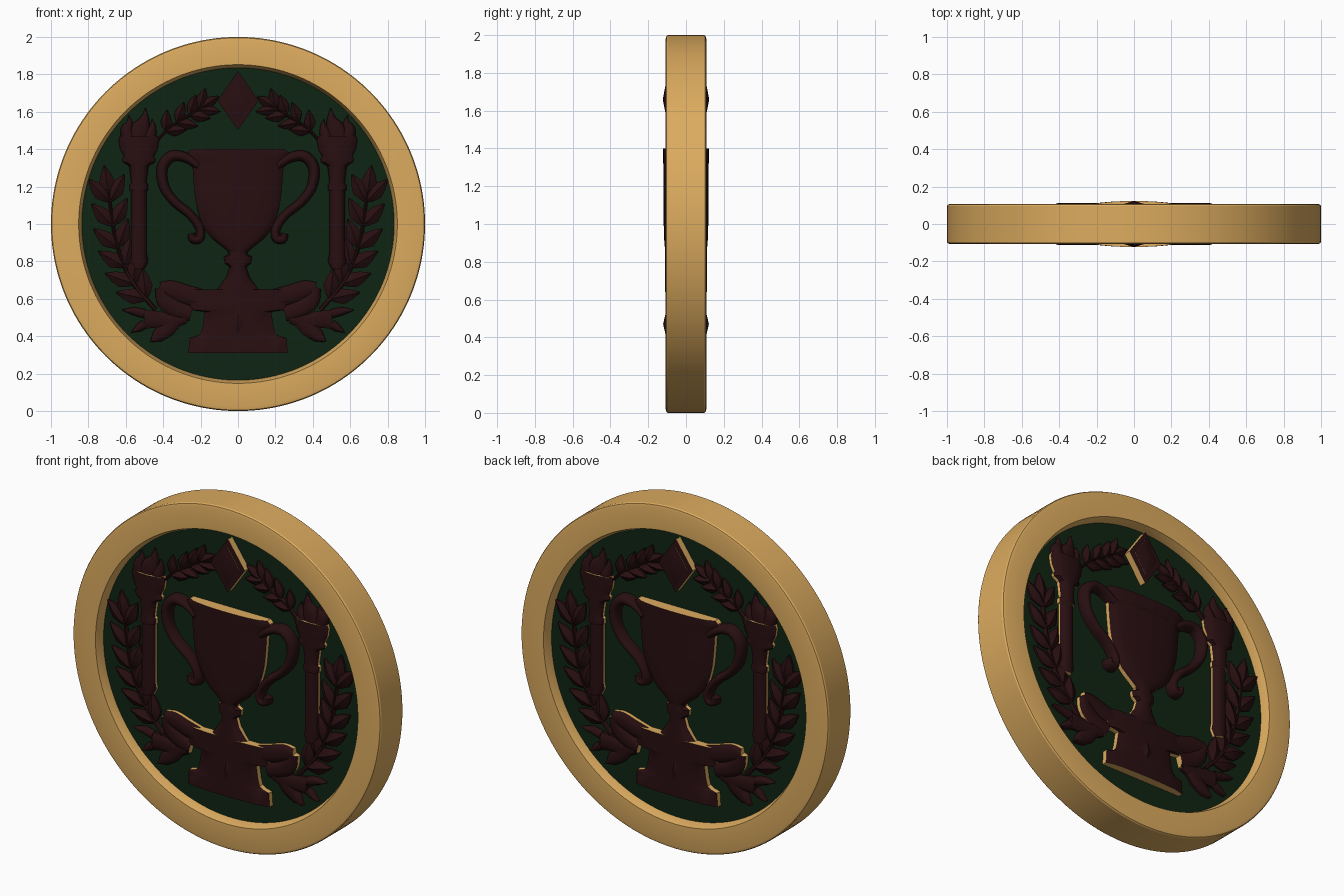
import bpy, bmesh, math
from mathutils import Vector

cube = bpy.data.objects.get("Cube")
if cube:
    bpy.data.objects.remove(cube)


def material(name, rgb):
    m = bpy.data.materials.new(name)
    m.use_nodes = True
    m.diffuse_color = (*rgb, 1)
    bsdf = m.node_tree.nodes["Principled BSDF"]
    bsdf.inputs["Base Color"].default_value = (*rgb, 1)
    bsdf.inputs["Roughness"].default_value = 0.6
    return m


GOLD = material("warm_gold", (0.72, 0.41, 0.115))
GREEN = material("deep_green", (0.0045, 0.018, 0.006))
MAROON = material("dark_maroon", (0.021, 0.0045, 0.0055))
FIELD = 0.055   # distance of the recessed field from the middle plane


def finish(name, bm, mats, angle=35):
    bmesh.ops.recalc_face_normals(bm, faces=bm.faces)
    mesh = bpy.data.meshes.new(name)
    bm.to_mesh(mesh)
    bm.free()
    for m in mats:
        mesh.materials.append(m)
    ob = bpy.data.objects.new(name, mesh)
    bpy.context.collection.objects.link(ob)
    bpy.ops.object.select_all(action='DESELECT')
    ob.select_set(True)
    bpy.context.view_layer.objects.active = ob
    bpy.ops.object.shade_smooth_by_angle(angle=math.radians(angle))
    return ob


def catmull(pts, steps):
    """Smooth a list of (x, z, half width)."""
    p = [Vector(q) for q in pts]
    p = [2 * p[0] - p[1]] + p + [2 * p[-1] - p[-2]]
    out = []
    for i in range(1, len(p) - 2):
        a, b, c, d = p[i - 1:i + 3]
        for k in range(steps):
            t = k / steps
            out.append(0.5 * (2 * b + (c - a) * t + (2 * a - 5 * b + 4 * c - d) * t * t
                              + (3 * b - a - 3 * c + d) * t ** 3))
    return out + [p[-2]]


def sweep(bm, pts, wall, dome, ridge=False, taper=0.0, cols=9, smooth=0, gold=False):
    """Raised band along a path: upright walls below a domed or ridged top."""
    rows = catmull(pts, smooth) if smooth else [Vector(q) for q in pts]
    widest = max(r[2] for r in rows)
    cols = 3 if ridge else cols
    rings = []
    for i, r in enumerate(rows):
        d = rows[min(i + 1, len(rows) - 1)] - rows[max(i - 1, 0)]
        n = Vector((d[1], -d[0])).normalized()
        hw = max(r[2], 0.002)
        ring = []
        for c in range(-1, cols + 1):
            u = max(-1, min(1, 2 * c / (cols - 1) - 1))
            rise = (1 - abs(u)) if ridge else math.sqrt(1 - u * u)
            y = FIELD + wall + dome * rise * (hw / widest) ** taper
            if c in (-1, cols):
                y = FIELD - 0.01
            ring.append(bm.verts.new((r[0] + n[0] * hw * u, -y, r[1] + n[1] * hw * u)))
        rings.append(ring)
    edge = 1 if gold else 0
    size = cols + 2
    for a, b in zip(rings, rings[1:]):
        for j in range(size):
            k = (j + 1) % size
            f = bm.faces.new((a[j], a[k], b[k], b[j]))
            f.material_index = edge if j in (0, size - 2) else 0
    for ring in (rings[0], rings[-1]):
        bm.faces.new(ring).material_index = edge


def relief(name, bands, mirror=False):
    """Build one relief part, optionally on both sides, and repeat it on the back."""
    for side, sx in ((("left_", 1), ("right_", -1)) if mirror else (("", 1),)):
        bm = bmesh.new()
        for pts, opts in bands:
            sweep(bm, [(sx * x, z, w) for x, z, w in pts], **opts)
        ob = finish(side + name + "_front", bm, [MAROON, GOLD])
        back = bpy.data.objects.new(side + name + "_back", ob.data)
        back.rotation_euler.z = math.pi
        bpy.context.collection.objects.link(back)


def leaf(x, z, angle, length, width):
    shape = ((0, 0.1), (0.2, 0.65), (0.42, 1), (0.7, 0.7), (1, 0))
    return ([(x + math.cos(angle) * length * t, z + math.sin(angle) * length * t, width * w)
             for t, w in shape], dict(wall=0.012, dome=0.022, ridge=True, taper=0.6))


def branch(stem, start, step, length, width, spread):
    """Stem with leaf pairs along it and one leaf at the tip."""
    path = catmull(stem, 8)
    bands = [(stem, dict(wall=0.008, dome=0.014, cols=5, smooth=8))]
    for i in range(start, len(path) - 1, step):
        p, d = path[i], path[i + 1] - path[i - 1]
        a = math.atan2(d[1], d[0])
        for s in (-1, 1):
            bands.append(leaf(p[0], p[1], a + s * spread, length, width))
    d = path[-1] - path[-2]
    return bands + [leaf(path[-1][0], path[-1][1], math.atan2(d[1], d[0]), length, width)]


# Gold ring, turned around the y axis
profile = [(0.835, 0.04), (0.835, 0.058), (0.852, 0.105), (0.98, 0.108), (0.995, 0.104), (1, 0.096)]
profile += [(r, -y) for r, y in reversed(profile)]
bm = bmesh.new()
N = 160
loops = [[bm.verts.new((r * math.cos(math.tau * i / N), y, 1 + r * math.sin(math.tau * i / N)))
          for i in range(N)] for r, y in profile]
for a, b in zip(loops, loops[1:] + loops[:1]):
    for i in range(N):
        j = (i + 1) % N
        bm.faces.new((a[i], a[j], b[j], b[i]))
finish("outer_rim", bm, [GOLD], 20)

# Green recessed disc
bpy.ops.mesh.primitive_cylinder_add(vertices=N, radius=0.84, depth=2 * FIELD,
                                    location=(0, 0, 1), rotation=(math.pi / 2, 0, 0))
field = bpy.context.object
field.name = "green_field"
field.data.materials.append(GREEN)


def upright(x, rows):
    return [(x, z, w) for z, w in rows]


# Cup
relief("cup_bowl", [(upright(0, [(0.85, 0.05), (0.88, 0.085), (0.93, 0.145), (1.0, 0.19), (1.1, 0.222),
                                 (1.2, 0.235), (1.33, 0.245)]),
                     dict(wall=0.025, dome=0.04, taper=0.2, cols=17, smooth=4, gold=True))])
relief("cup_lip", [(upright(0, [(1.32, 0.24), (1.345, 0.25), (1.36, 0.265), (1.385, 0.27), (1.4, 0.25)]),
                    dict(wall=0.032, dome=0.036, cols=17, gold=True))])
relief("cup_stem", [(upright(0, [(0.64, 0.12), (0.67, 0.095), (0.72, 0.06), (0.77, 0.045), (0.79, 0.07),
                                 (0.825, 0.075), (0.84, 0.05), (0.87, 0.055)]),
                     dict(wall=0.02, dome=0.035, gold=True))])
relief("cup_handle", [([(0.21, 1.31, 0.022), (0.28, 1.355, 0.026), (0.355, 1.362, 0.03), (0.405, 1.3, 0.03),
                        (0.395, 1.2, 0.027), (0.34, 1.12, 0.025), (0.255, 1.05, 0.024), (0.205, 0.98, 0.024),
                        (0.205, 0.925, 0.025), (0.24, 0.92, 0.024), (0.25, 0.95, 0.018)],
                       dict(wall=0.02, dome=0.036, smooth=6))], mirror=True)

# Plinth with a small diamond
relief("plinth", [(upright(0, [(0.31, 0.265), (0.39, 0.26), (0.4, 0.22), (0.415, 0.2), (0.45, 0.19),
                               (0.53, 0.178), (0.54, 0.25), (0.55, 0.255), (0.65, 0.255)]),
                   dict(wall=0.03, dome=0.022, cols=11, gold=True))])
DIAMOND = ((-1, 0), (0, 1), (1, 0))


def diamond(z, tall, wide, wall, dome):
    return (upright(0, [(z + tall * t, wide * w) for t, w in DIAMOND]),
            dict(wall=wall, dome=dome, ridge=True, taper=1, gold=True))


relief("small_diamond", [diamond(0.47, 0.08, 0.058, 0.052, 0.004), diamond(0.47, 0.05, 0.034, 0.054, 0.012)])
relief("top_diamond", [diamond(1.66, 0.155, 0.11, 0.04, 0.01), diamond(1.66, 0.11, 0.075, 0.046, 0.022)])

# Torches
relief("torch", [
    (upright(0.53, [(0.76, 0.03), (0.8, 0.05), (0.84, 0.042), (1.19, 0.042)]),
     dict(wall=0.015, dome=0.03, gold=True)),
    (upright(0.53, [(1.18, 0.05), (1.21, 0.05), (1.22, 0.04), (1.31, 0.052), (1.33, 0.085), (1.345, 0.09),
                    (1.36, 0.08), (1.4, 0.1), (1.45, 0.108), (1.47, 0.1)]),
     dict(wall=0.018, dome=0.034, gold=True))], mirror=True)
flames = [[(0.54, 1.45, 0.06), (0.52, 1.51, 0.052), (0.5, 1.56, 0.026), (0.495, 1.62, 0)],
          [(0.58, 1.45, 0.04), (0.595, 1.5, 0.034), (0.58, 1.54, 0.018), (0.585, 1.58, 0)],
          [(0.48, 1.45, 0.035), (0.465, 1.49, 0.03), (0.455, 1.53, 0.014), (0.46, 1.56, 0)]]
relief("torch_flame", [(f, dict(wall=0.012, dome=0.03, taper=0.7, smooth=5)) for f in flames], mirror=True)

# Laurel branches and upper sprigs
relief("laurel_branch", branch([(0.44, 0.54, 0.012), (0.57, 0.7, 0.012), (0.65, 0.9, 0.01), (0.69, 1.15, 0.008)],
                               3, 4, 0.165, 0.042, 0.62), mirror=True)
relief("upper_sprig", branch([(0.43, 1.45, 0.008), (0.36, 1.52, 0.008), (0.27, 1.575, 0.008), (0.2, 1.62, 0.007)],
                             5, 6, 0.115, 0.03, 0.7), mirror=True)

# Ribbons tied beside the plinth
ribbon = dict(wall=0.022, dome=0.018, smooth=4, cols=7, gold=True)
relief("ribbon", [
    ([(0.19, 0.6, 0.05), (0.28, 0.625, 0.05), (0.36, 0.65, 0.048), (0.42, 0.66, 0.03)], ribbon),
    ([(0.42, 0.66, 0.025), (0.39, 0.59, 0.045), (0.33, 0.545, 0.045), (0.25, 0.52, 0.04)], ribbon)], mirror=True)
tail = dict(wall=0.016, dome=0.014, cols=7)
relief("ribbon_tail", [
    ([(0.28, 0.5, 0.03), (0.36, 0.48, 0.045), (0.44, 0.49, 0.045), (0.5, 0.49, 0.05)], tail),
    ([(0.5, 0.52, 0.025), (0.56, 0.535, 0.022), (0.62, 0.54, 0)], tail),
    ([(0.5, 0.465, 0.025), (0.53, 0.445, 0.022), (0.57, 0.42, 0)], tail),
    ([(0.33, 0.5, 0.045), (0.38, 0.44, 0.045), (0.43, 0.4, 0.035), (0.47, 0.37, 0)], tail)], mirror=True)
